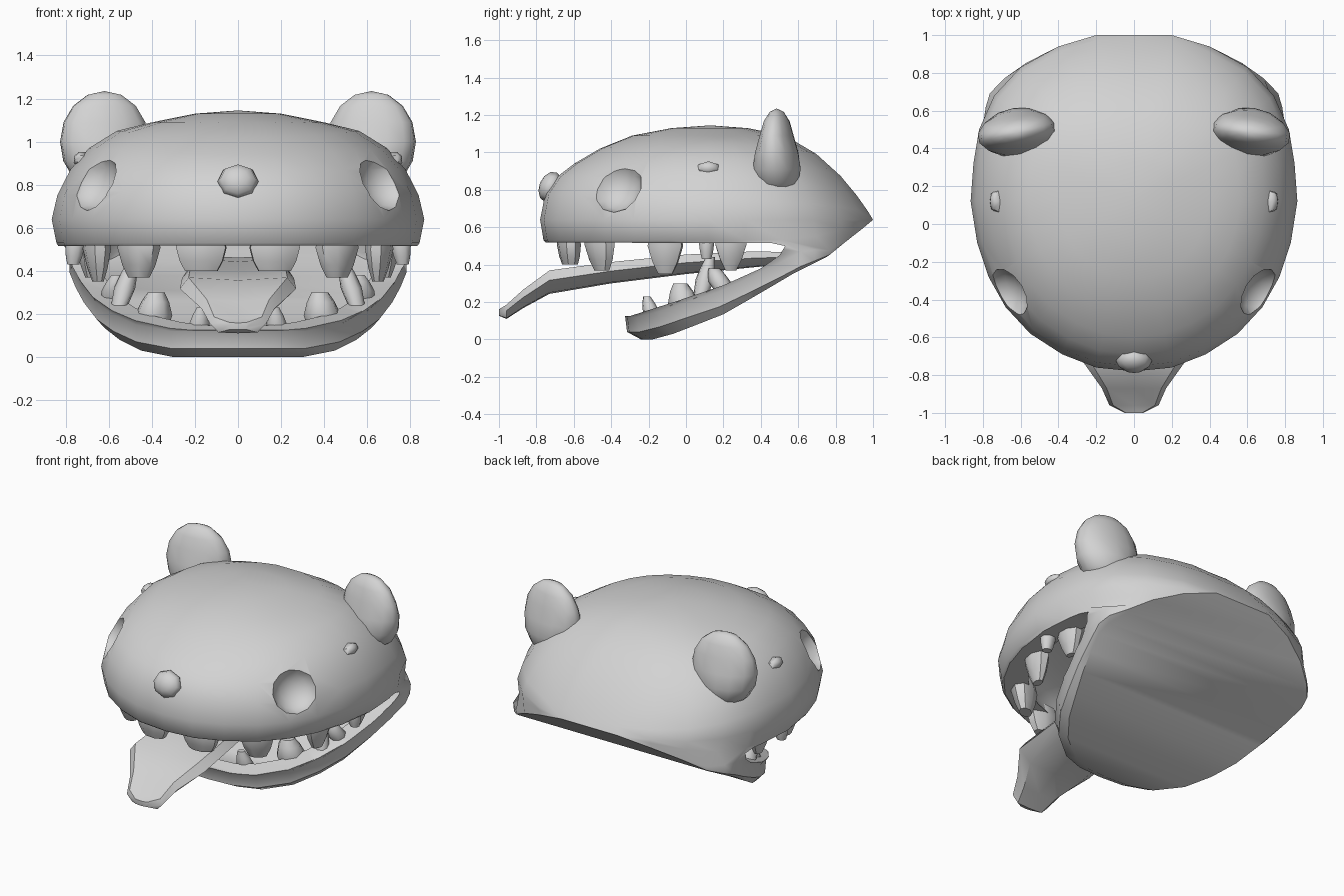
import bpy, bmesh, math
from mathutils import Vector, Matrix

if "Cube" in bpy.data.objects:
    bpy.data.objects.remove(bpy.data.objects["Cube"])

grey = bpy.data.materials.new("plain grey")
grey.diffuse_color = (0.65, 0.65, 0.65, 1)
grey.use_nodes = True
grey.node_tree.nodes["Principled BSDF"].inputs["Base Color"].default_value = grey.diffuse_color


def finish(name, bm):
    bmesh.ops.remove_doubles(bm, verts=bm.verts, dist=1e-4)
    bmesh.ops.recalc_face_normals(bm, faces=bm.faces)
    me = bpy.data.meshes.new(name)
    bm.to_mesh(me)
    bm.free()
    me.materials.append(grey)
    ob = bpy.data.objects.new(name, me)
    bpy.context.collection.objects.link(ob)
    return ob


def smooth(ob, angle=40):
    bpy.ops.object.select_all(action='DESELECT')
    ob.select_set(True)
    bpy.context.view_layer.objects.active = ob
    bpy.ops.object.shade_smooth_by_angle(angle=math.radians(angle))


def skin(bm, rings):
    vs = [[bm.verts.new(p) for p in r] for r in rings]
    n = len(rings[0])
    for a, b in zip(vs, vs[1:]):
        for i in range(n):
            bm.faces.new((a[i], a[(i + 1) % n], b[(i + 1) % n], b[i]))
    return vs


def loft(name, rings):
    """Skin a list of equal-length closed rings and cap both ends."""
    bm = bmesh.new()
    vs = skin(bm, rings)
    bm.faces.new(vs[0])
    bm.faces.new(vs[-1])
    return finish(name, bm)


def ball(name, loc, radii, axis=(0, 0, 1), seg=10, rows=6, flare=0, yaw=0):
    """Ellipsoid with its third radius along axis; flare widens the base."""
    bm = bmesh.new()
    bmesh.ops.create_uvsphere(bm, u_segments=seg, v_segments=rows, radius=1)
    rot = Vector(axis).to_track_quat('Z', 'Y').to_matrix() @ Matrix.Rotation(yaw, 3, 'Z')
    for v in bm.verts:
        c = Vector((v.co.x * radii[0], v.co.y * radii[1], v.co.z * radii[2]))
        c.y *= 1 + flare * max(0, 0.3 - v.co.z)
        v.co = rot @ c + Vector(loc)
    return finish(name, bm)


def cut(target, cutter):
    mod = target.modifiers.new("cut", 'BOOLEAN')
    mod.operation, mod.solver, mod.object = 'DIFFERENCE', 'EXACT', cutter
    bpy.context.view_layer.objects.active = target
    bpy.ops.object.modifier_apply(modifier=mod.name)
    bpy.data.objects.remove(cutter)


# Half outlines, front to back: widest line of the head, and its lower edge
UPPER = [(0, -.78), (.2, -.76), (.38, -.69), (.55, -.58), (.68, -.44), (.77, -.28),
         (.83, -.1), (.865, .12), (.85, .32), (.82, .5), (.74, .68), (.6, .83),
         (.4, .94), (.2, 1), (0, 1)]
LOWER = [(0, -.24, 0), (.16, -.23, 0), (.3, -.18, 0), (.45, -.07, .03), (.55, .06, .08),
         (.62, .2, .135), (.68, .34, .215), (.72, .46, .285), (.75, .57, .35), (.74, .65, .39),
         (.68, .75, .44), (.57, .85, .52), (.4, .94, .59), (.2, 1, .64), (0, 1, .64)]
# Dome rings: scale, height at the sides, front and back
DOME = [(.23, 1.13, 1.13, 1.13), (.46, 1.09, 1.09, 1.09), (.65, 1.05, 1.02, .99),
        (.8, .97, .94, .87), (.9, .87, .87, .765), (.97, .75, .78, .68)]
HUB = .13


def mirrored(half):
    return half + [(-x, y, z) for x, y, z in half[-2:0:-1]]


def head_solid(name):
    rings = []
    for s, side, front, back in DOME:
        half = []
        for x, y in UPPER:
            w = (y - HUB) ** 2 / (x * x + (y - HUB) ** 2)
            z = side + ((front if y < HUB else back) - side) * w
            half.append((x * s, HUB + (y - HUB) * s, z))
        rings.append(half)
    rings.append([(x, y, .64) for x, y in UPPER])
    lip, jaw, belly = [], [], []
    for (x, y), low in zip(UPPER, LOWER):
        t = min(1, max(0, (y - .3) / .6))
        f = 1 - t * t * (3 - 2 * t)
        a = Vector((x * .975, HUB + (y - HUB) * .98, .53))
        b = Vector((x, y, .64)).lerp(Vector(low), .4)
        lip.append(tuple(b.lerp(a, f)))
        out = Vector((low[0] * .55, low[1] - .3, 0)).normalized() * f
        out.x *= .5
        jaw.append(tuple(Vector(low) + out * .085 + Vector((0, 0, .12 * f))))
        belly.append(tuple(Vector(low) + out * .075 + Vector((0, 0, .04 * f))))
    rings += [lip, jaw, belly, LOWER]

    bm = bmesh.new()
    vs = skin(bm, [mirrored(r) for r in rings])
    n = len(vs[0])
    top = bm.verts.new((0, HUB, 1.145))
    for i in range(n):
        bm.faces.new((top, vs[0][i], vs[0][(i + 1) % n]))
    # underside made of strips across
    e = vs[-1]
    for i in range(n // 2):
        quad = [e[i], e[i + 1], e[(n - i - 1) % n], e[(n - i) % n]]
        bm.faces.new(list(dict.fromkeys(quad)))
    return finish(name, bm)


head = head_solid("head")

# Hollow of the mouth
hollow = head_solid("hollow_cutter")
for v in hollow.data.vertices:
    x, y, z = v.co
    v.co = (x * .83, .1 + (y - .1) * .81, .52 + (z - .52) * (.5 if z > .52 else .84))
cut(head, hollow)

# Opening between the jaws
GAP = [(-1.2, .52), (.46, .515), (.53, .5), (.5, .45), (.4, .38), (.2, .29),
       (-.05, .205), (-.3, .125), (-1.2, .1)]
cut(head, loft("gap_cutter", [[(x, y, z) for y, z in GAP] for x in (-1.2, 1.2)]))

# Eye sockets
for s in (-1, 1):
    cut(head, ball("eye_cutter", (s * .69, -.38, .825), (.15, .15, .125),
                   axis=(s * .8, -.45, .4), seg=12, rows=8))
smooth(head)

# Nose
smooth(ball("nose", (0, -.725, .815), (.095, .085, .06), axis=(0, -1, .4), seg=8), 60)

# Ears and cheek bumps
for s, side in ((-1, "left"), (1, "right")):
    smooth(ball(side + "_ear", (s * .62, .485, 1.0), (.21, .095, .235),
                seg=14, rows=8, flare=.7, yaw=-s * .15), 60)
    smooth(ball(side + "_cheek_bump", (s * .725, .12, .915), (.065, .04, .04),
                axis=(s, 0, .5), seg=6, rows=4), 60)


# Teeth: root, tip, half width, half depth, facing angle, tip share
def tooth(name, root, tip, w, d, yaw, blunt):
    root, tip = Vector(root), Vector(tip)
    rot = Matrix.Rotation(yaw, 3, 'Z')
    rings = []
    for t, k in ((0, .8), (.4, 1), (.75, .5 + blunt * .55), (1, blunt)):
        c = root.lerp(tip, t)
        rings.append([c + rot @ Vector((w * k * math.cos(a), d * k * math.sin(a), 0))
                      for a in (math.tau * (i + .5) / 8 for i in range(8))])
    smooth(loft(name, rings), 50)


TEETH = [
    ("upper_front_tooth", (.17, -.63, .58), (.17, -.62, .4), .125, .065, .1, .65),
    ("upper_second_tooth", (.46, -.47, .6), (.46, -.45, .37), .11, .075, .6, .5),
    ("upper_side_tooth", (.66, -.11, .6), (.65, -.11, .35), .1, .065, 1.4, .4),
    ("upper_stub_tooth", (.75, .11, .58), (.765, .11, .43), .045, .05, 1.57, .6),
    ("upper_back_tooth", (.7, .24, .6), (.69, .24, .37), .09, .06, 1.6, .35),
    ("lower_front_tooth", (.19, -.16, .06), (.17, -.21, .23), .055, .05, .2, .4),
    ("lower_second_tooth", (.4, .0, .12), (.38, -.03, .3), .09, .085, .6, .45),
    ("lower_side_tooth", (.55, .08, .24), (.49, .13, .44), .05, .05, 1.0, .5),
    ("lower_back_tooth", (.59, .2, .26), (.56, .15, .38), .06, .055, 1.2, .5),
]
for name, root, tip, *shape, yaw, blunt in TEETH:
    for s, side in ((-1, "left"), (1, "right")):
        tooth(side + "_" + name, (s * root[0], *root[1:]), (s * tip[0], *tip[1:]),
              *shape, s * yaw, blunt)

# Tongue: y, half width, centre height, half thickness
TONGUE = [(-1, .05, .145, .018), (-.96, .13, .15, .04), (-.87, .17, .22, .052),
          (-.73, .27, .31, .066), (-.4, .26, .36, .06), (0, .23, .405, .055),
          (.35, .19, .43, .045), (.62, .15, .44, .03)]
rings = [[(w * a, y, z + t * b) for a, b in
          ((1, .1), (.85, .9), (0, .7), (-.85, .9), (-1, .1), (-.7, -.9), (0, -1), (.7, -.9))]
         for y, w, z, t in TONGUE]
smooth(loft("tongue", rings))
